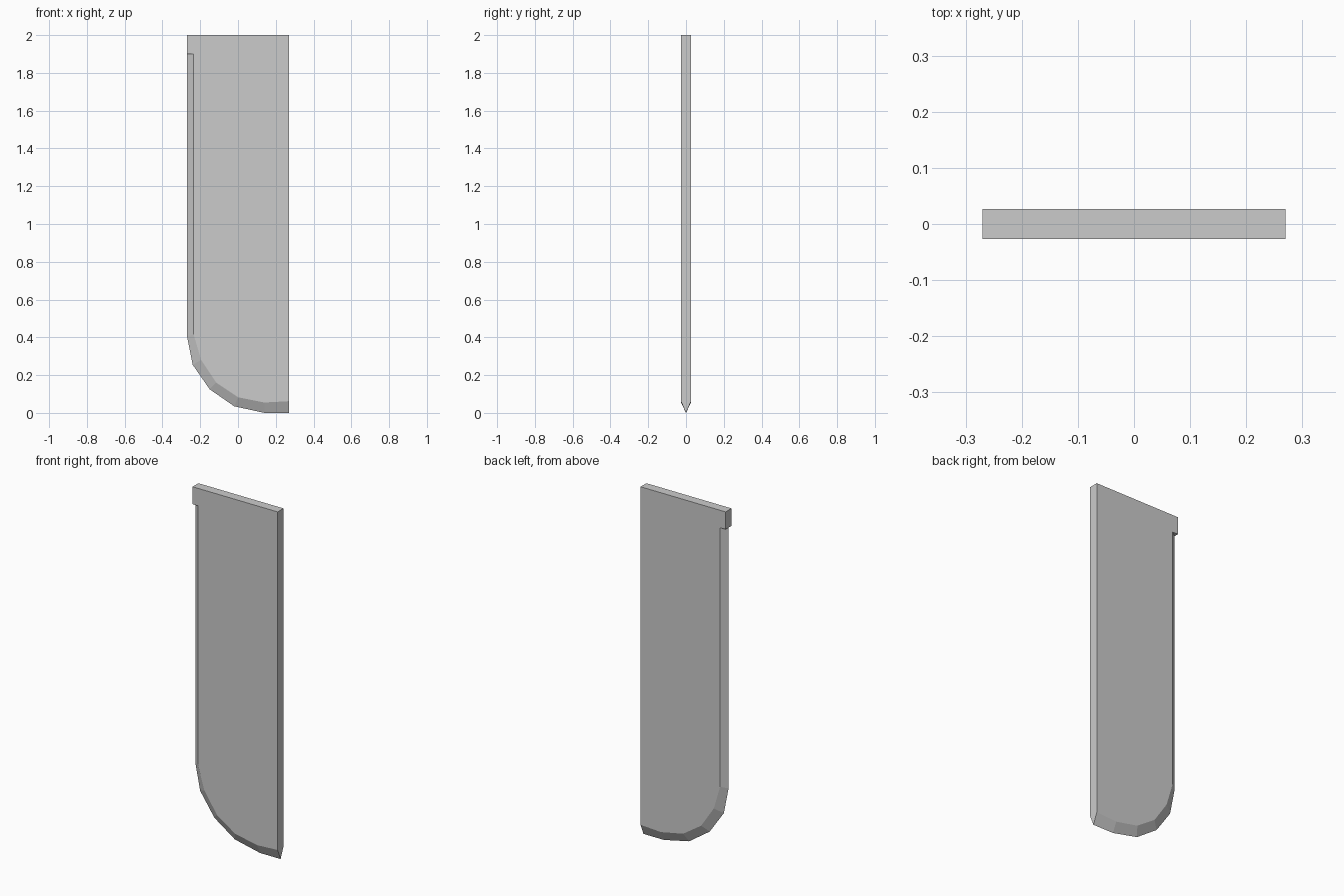
import bpy, bmesh

if "Cube" in bpy.data.objects:
    bpy.data.objects.remove(bpy.data.objects["Cube"])

H = 0.0265      # half thickness
W = 0.27        # half width
TOP, STEP = 2.0, 1.9

# Sharp cutting edge (centre plane) and where its bevel meets the flat sides
edge = [(-W, STEP), (-W, 0.405), (-0.24, 0.255), (-0.15, 0.125),
        (-0.02, 0.035), (0.14, 0.0), (W, 0.0)]
shoulder = [(-0.235, STEP), (-0.235, 0.415), (-0.195, 0.28), (-0.115, 0.16),
            (0.0, 0.083), (0.14, 0.055), (W, 0.062)]
# Full-thickness block at the top
block = [(W, TOP), (-W, TOP), (-W, STEP)]

bm = bmesh.new()


def add_points(points, y):
    return [bm.verts.new((x, y, z)) for x, z in points]


tip = add_points(edge, 0)
sides = []
for y in (-H, H):
    inner, corner = add_points(shoulder, y), add_points(block, y)
    sides.append((inner, corner))
    # Flat side, bevel strip and underside of the block
    bm.faces.new(inner + corner)
    for i in range(len(tip) - 1):
        bm.faces.new((tip[i], tip[i + 1], inner[i + 1], inner[i]))
    bm.faces.new((corner[2], tip[0], inner[0]))

# Top, block end and straight spine
(fi, fc), (bi, bc) = sides
bm.faces.new((fc[0], bc[0], bc[1], fc[1]))
bm.faces.new((fc[1], bc[1], bc[2], tip[0], fc[2]))
bm.faces.new((fc[0], fi[-1], tip[-1], bi[-1], bc[0]))
bmesh.ops.recalc_face_normals(bm, faces=bm.faces[:])

mesh = bpy.data.meshes.new("blade")
bm.to_mesh(mesh)
bm.free()
blade = bpy.data.objects.new("blade", mesh)
bpy.context.collection.objects.link(blade)
